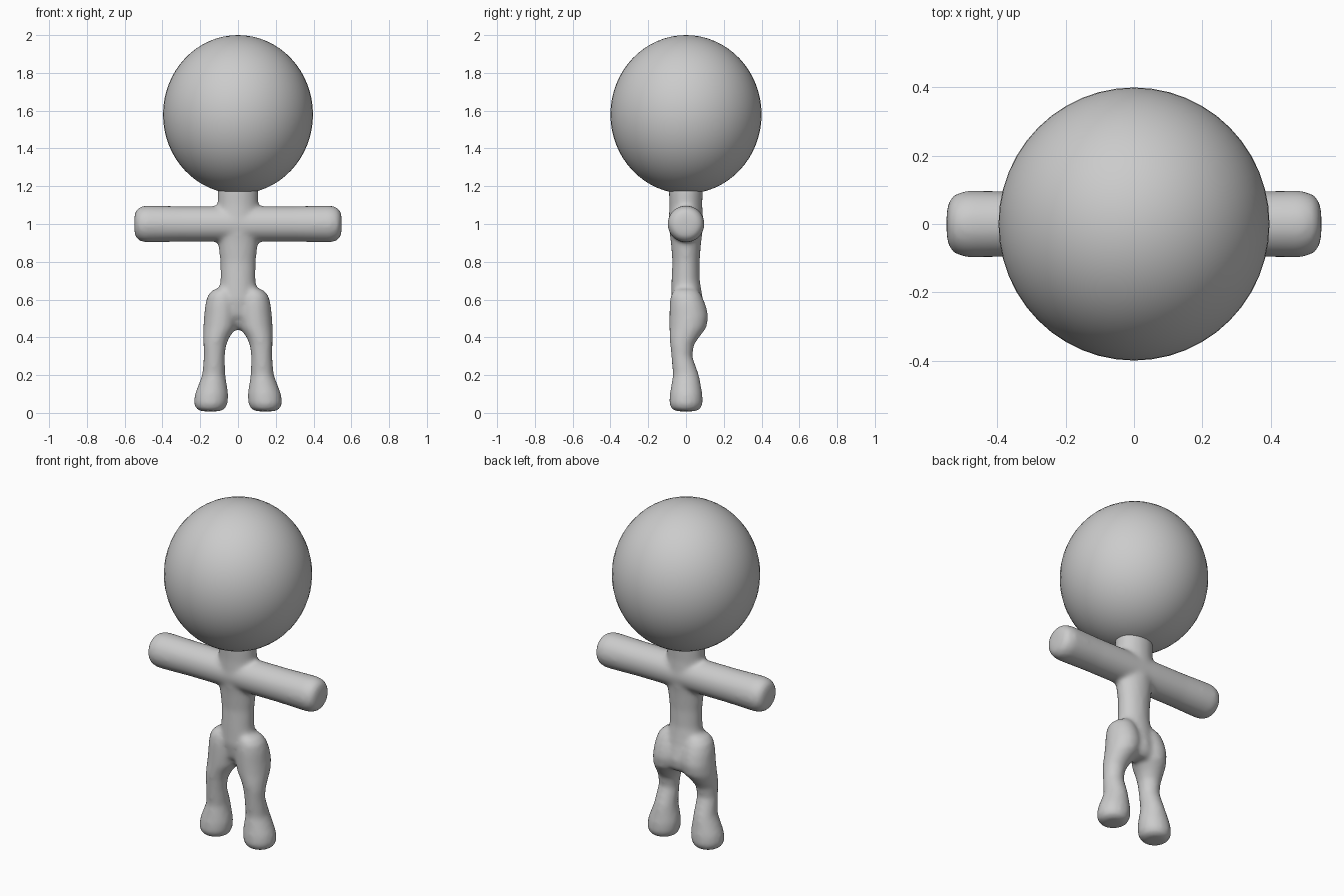
import bpy, bmesh
from math import cos, sin, pi

SEG = 32


def loft(bm, rings, along_x=False, side=1):
    """Closed tube through elliptical rings: (position, u0, u1, v0, v1)."""
    loops = []
    for p, u0, u1, v0, v1 in rings:
        loop = []
        for i in range(SEG):
            a = 2 * pi * i / SEG
            u = (u0 + u1) / 2 + (u1 - u0) / 2 * cos(a)
            v = (v0 + v1) / 2 + (v1 - v0) / 2 * sin(a)
            co = (side * p, u, v) if along_x else (side * u, v, p)
            loop.append(bm.verts.new(co))
        loops.append(loop)
    for a, b in zip(loops, loops[1:]):
        for i in range(SEG):
            j = (i + 1) % SEG
            bm.faces.new((a[i], a[j], b[j], b[i]))
    bm.faces.new(loops[0])
    bm.faces.new(loops[-1])


def finish(name, bm):
    bmesh.ops.recalc_face_normals(bm, faces=bm.faces[:])
    for f in bm.faces:
        f.smooth = True
    me = bpy.data.meshes.new(name)
    bm.to_mesh(me)
    bm.free()
    ob = bpy.data.objects.new(name, me)
    bpy.context.scene.collection.objects.link(ob)
    return ob


# Head
bm = bmesh.new()
bmesh.ops.create_uvsphere(bm, u_segments=48, v_segments=32, radius=1)
bmesh.ops.scale(bm, vec=(0.397, 0.4, 0.42), verts=bm.verts[:])
bmesh.ops.translate(bm, vec=(0, 0, 1.58), verts=bm.verts[:])
finish("head", bm)

# Body: torso, arms and legs fused into one smooth skin
bm = bmesh.new()

# Torso and neck
loft(bm, [
    (0.44, -0.06, 0.06, 0.00, 0.08),
    (0.47, -0.09, 0.09, -0.03, 0.105),
    (0.52, -0.11, 0.11, -0.065, 0.11),
    (0.60, -0.11, 0.11, -0.08, 0.09),
    (0.70, -0.093, 0.093, -0.077, 0.073),
    (0.80, -0.094, 0.094, -0.072, 0.072),
    (0.90, -0.105, 0.105, -0.08, 0.08),
    (1.00, -0.115, 0.115, -0.093, 0.093),
    (1.10, -0.108, 0.108, -0.088, 0.086),
    (1.20, -0.108, 0.108, -0.092, 0.09),
])

# Arms: radius along the arm, centred at z = 1
arm = [(0.0, 0.094), (0.12, 0.094), (0.30, 0.094), (0.42, 0.097), (0.49, 0.098),
       (0.525, 0.088), (0.542, 0.068), (0.549, 0.04)]
# Legs with rounded hips and feet
leg = [
    (0.008, 0.10, 0.19, -0.045, 0.045),
    (0.018, 0.07, 0.22, -0.075, 0.075),
    (0.05, 0.054, 0.234, -0.089, 0.089),
    (0.10, 0.051, 0.228, -0.086, 0.087),
    (0.20, 0.067, 0.19, -0.069, 0.069),
    (0.30, 0.070, 0.181, -0.078, 0.033),
    (0.36, 0.062, 0.183, -0.084, 0.042),
    (0.40, 0.045, 0.184, -0.087, 0.070),
    (0.45, 0.010, 0.184, -0.088, 0.108),
    (0.51, 0.000, 0.180, -0.088, 0.119),
    (0.57, 0.000, 0.174, -0.087, 0.105),
    (0.62, 0.010, 0.162, -0.082, 0.084),
    (0.65, 0.03, 0.135, -0.065, 0.062),
    (0.66, 0.05, 0.10, -0.04, 0.04),
]
for s in (1, -1):
    loft(bm, [(x, -r, r, 1 - r, 1 + r) for x, r in arm], along_x=True, side=s)
    loft(bm, leg, side=s)

body = finish("body", bm)
fuse = body.modifiers.new("fuse", 'REMESH')
fuse.mode = 'VOXEL'
fuse.voxel_size = 0.012
fuse.use_smooth_shade = True
soft = body.modifiers.new("soften", 'SMOOTH')
soft.factor = 0.5
soft.iterations = 10
